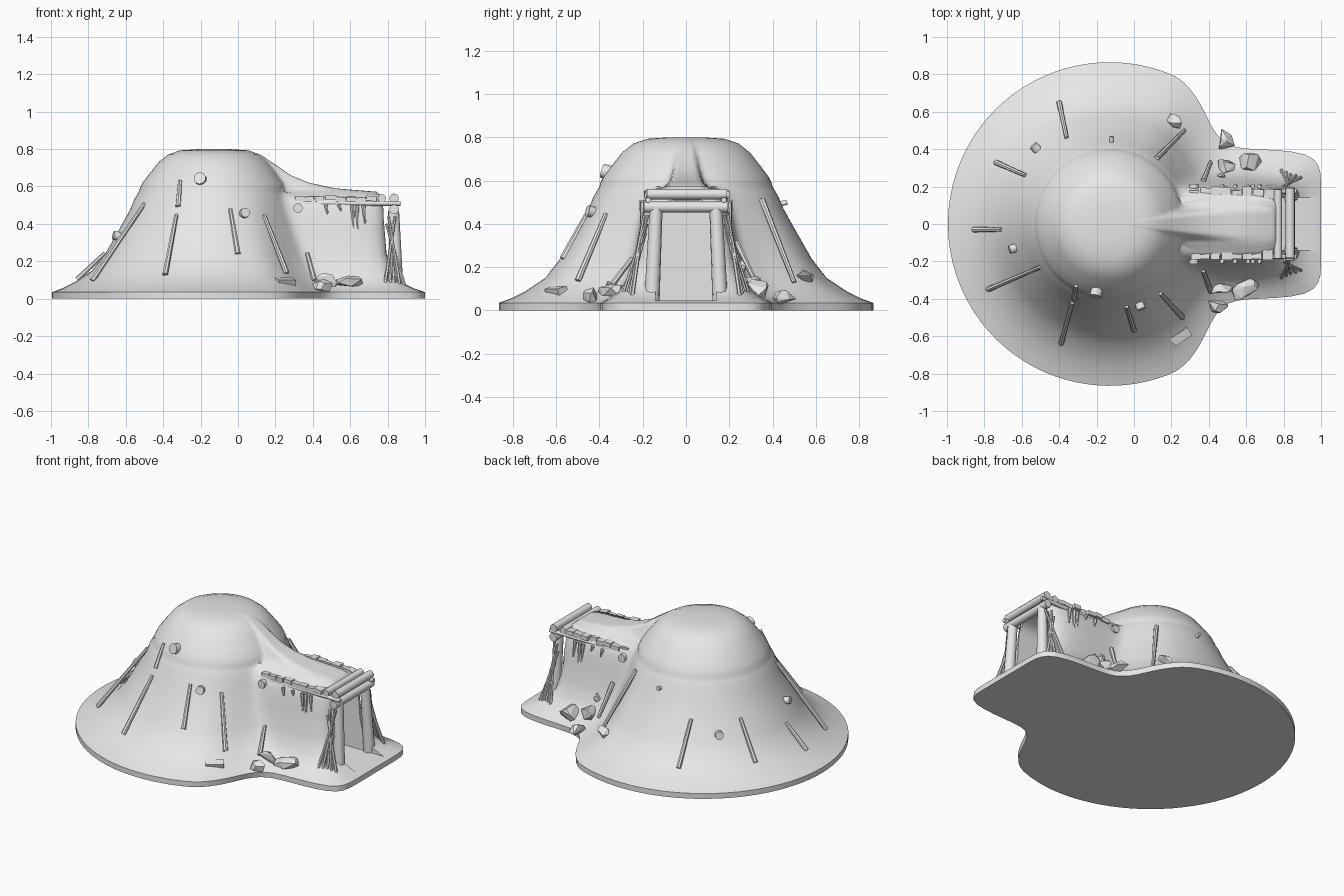
import bpy, bmesh, math, random
from mathutils import Vector

random.seed(4)
cube = bpy.data.objects.get("Cube")
if cube:
    bpy.data.objects.remove(cube, do_unlink=True)

clay = bpy.data.materials.new("pale grey clay")
clay.use_nodes = True
clay.diffuse_color = (0.8, 0.8, 0.8, 1)
clay.node_tree.nodes["Principled BSDF"].inputs["Base Color"].default_value = (0.8, 0.8, 0.8, 1)

CX = -0.13  # centre of the dome
# height, dome radius, passage end x, passage half width
LEVELS = [
    (0, .865, 1.0, .40), (.035, .865, 1.0, .40), (.055, .81, .94, .36),
    (.09, .74, .87, .31), (.15, .65, .82, .27), (.24, .58, .795, .24),
    (.38, .50, .785, .215), (.47, .45, .78, .20), (.53, .425, .77, .18),
    (.555, .41, .76, .15), (.572, .40, .74, .10), (.59, .395, .52, .08),
    (.62, .38, .38, .07), (.66, .35, .28, .06), (.73, .295, .17, .04),
    (.77, .245, .1, .03), (.793, .18, .05, .02), (.80, .08, -.05, .01)]


def finish(name, bm, smooth=None):
    bmesh.ops.recalc_face_normals(bm, faces=bm.faces)
    mesh = bpy.data.meshes.new(name)
    bm.to_mesh(mesh)
    bm.free()
    ob = bpy.data.objects.new(name, mesh)
    bpy.context.collection.objects.link(ob)
    mesh.materials.append(clay)
    if smooth:
        shade(ob, smooth)
    return ob


def shade(ob, degrees):
    bpy.ops.object.select_all(action="DESELECT")
    ob.select_set(True)
    bpy.context.view_layer.objects.active = ob
    bpy.ops.object.shade_smooth_by_angle(angle=math.radians(degrees))


def outline(angle, level):
    """Distance from the dome axis to the mound surface at one height."""
    z, radius, end, half = level
    a = abs(angle)
    t = min(1, max(0, (math.radians(68) - a) / math.radians(30)))
    radius *= 1 - .15 * t * t * (3 - 2 * t) * max(0, 1 - z / .6)
    if a > math.pi / 2:
        return radius
    p = 9
    box = ((math.cos(a) / (end - CX)) ** p + (math.sin(a) / half) ** p) ** (-1 / p)
    return (radius ** 16 + box ** 16) ** (1 / 16)


def ground(x, y):
    """Mound height at a plan position, between neighbouring levels."""
    r, angle = math.hypot(x - CX, y), math.atan2(y, x - CX)
    rings = [(lv[0], outline(angle, lv)) for lv in LEVELS[1:]]
    for (z0, r0), (z1, r1) in zip(rings, rings[1:]):
        if r1 <= r <= r0:
            return z0 + (z1 - z0) * (r0 - r) / max(r0 - r1, 1e-6)
    return rings[-1][0] if r < rings[-1][1] else rings[0][0]


# Earth mound: stacked outlines, finer around the passage
HALF = 60
steps = [math.pi * (i / HALF) ** 1.6 for i in range(HALF + 1)]
angles = [-a for a in reversed(steps[1:])] + steps[:-1]
bm = bmesh.new()
rings = []
for lv in LEVELS:
    ring = []
    for a in angles:
        r = outline(a, lv)
        ring.append(bm.verts.new((CX + r * math.cos(a), r * math.sin(a), lv[0])))
    rings.append(ring)
n = len(angles)
for lo, hi in zip(rings, rings[1:]):
    for i in range(n):
        j = (i + 1) % n
        bm.faces.new((lo[i], lo[j], hi[j], hi[i]))
bm.faces.new(rings[0])
bm.faces.new(rings[-1])
mound = finish("earth_mound", bm)

# Arched passage cut into the mound
bm = bmesh.new()
arch = [(-.14, .047), (.14, .047), (.14, .44)]
arch += [(.14 * math.cos(math.pi * i / 8), .44 + .08 * math.sin(math.pi * i / 8)) for i in range(1, 8)]
arch.append((-.14, .44))
face = bm.faces.new([bm.verts.new((.3, y, z)) for y, z in arch])
ext = bmesh.ops.extrude_face_region(bm, geom=[face])
bmesh.ops.translate(bm, vec=(.9, 0, 0), verts=[v for v in ext["geom"] if isinstance(v, bmesh.types.BMVert)])
cutter = finish("passage_cutter", bm)
cutter.hide_render = True
mod = mound.modifiers.new("passage", "BOOLEAN")
mod.operation, mod.solver, mod.object = "DIFFERENCE", "EXACT", cutter
bpy.context.view_layer.objects.active = mound
bpy.ops.object.modifier_apply(modifier="passage")
bpy.data.objects.remove(cutter, do_unlink=True)
shade(mound, 50)


def log(name, start, end, r0, r1=None, sides=10):
    """Round timber between two points."""
    start, end = Vector(start), Vector(end)
    bm = bmesh.new()
    bmesh.ops.create_cone(bm, cap_ends=True, segments=sides, radius1=r0,
                          radius2=r0 if r1 is None else r1, depth=(end - start).length)
    ob = finish(name, bm, 50)
    ob.location = (start + end) / 2
    ob.rotation_euler = (end - start).to_track_quat("Z", "Y").to_euler()
    return ob


def block(name, loc, size, rot=(0, 0, 0)):
    bm = bmesh.new()
    bmesh.ops.create_cube(bm, size=1)
    bmesh.ops.scale(bm, vec=size, verts=bm.verts)
    ob = finish(name, bm)
    ob.location, ob.rotation_euler = loc, rot


def rock(name, loc, size, turn):
    """Rounded stone with broken flat faces."""
    bm = bmesh.new()
    for i in range(14):
        d = Vector([random.gauss(0, 1) for _ in range(3)]).normalized()
        bm.verts.new([c * s / 2 for c, s in zip(d, size)])
    res = bmesh.ops.convex_hull(bm, input=bm.verts)
    bmesh.ops.delete(bm, geom=[v for v in bm.verts if not v.link_faces], context="VERTS")
    ob = finish(name, bm)
    ob.location, ob.rotation_euler = loc, (0, 0, turn)


# Entrance frame
log("lintel", (.835, -.195, .478), (.835, .195, .478), .026)
log("back_cross_log", (.32, -.215, .485), (.32, .215, .485), .026)
log("front_roof_log", (.835, -.18, .537), (.835, .19, .537), .025)
log("second_roof_log", (.77, -.185, .537), (.77, .185, .537), .022)
for side, s in (("right", -1), ("left", 1)):
    log(f"{side}_post", (.85, s * .158, .04), (.832, s * .138, .47), .036, .03)
    log(f"{side}_rail", (.29, s * .175, .51), (.87, s * .175, .51), .013, sides=8)
    # Leaning brace sticks beside the post
    for i in range(5):
        foot = (.78 + .03 * i, s * (.30 - .012 * i), .04)
        log(f"{side}_brace_stick_{i}", foot, (.84 - .012 * i, s * (.175 + .006 * i), .44 - .04 * (i % 3)), .010, .007, 6)
    # Short roots hanging under the rail
    for i, (x, drop) in enumerate([(.47, .05), (.54, .03), (.61, .13), (.635, .18), (.67, .1)]):
        log(f"{side}_hanging_root_{i}", (x, s * .2, .50), (x + .01, s * .207, .50 - drop), .012, .004, 6)

# Uneven roof planks, their ends showing past the mound
for i in range(8):
    width = random.uniform(.045, .062)
    block(f"roof_plank_{i}", (.325 + .056 * i, random.uniform(-.006, .006), .533 + random.uniform(-.004, .006)),
          (width, random.uniform(.365, .395), .026),
          (random.uniform(-.02, .02), random.uniform(-.12, .12), random.uniform(-.03, .03)))

# Sticks lying down the slope: lower end, upper end
STICKS = [(-.40, .65, -.36, .46), (-.74, .33, -.58, .26), (-.86, -.03, -.71, -.03),
          (-.78, -.35, -.50, -.23), (-.39, -.64, -.33, -.42), (-.32, -.40, -.31, -.33),
          (0, -.57, -.04, -.44), (.26, -.50, .14, -.37), (.12, .35, .27, .50),
          (.41, -.36, .37, -.25), (.37, .23, .41, .33)]
for i, (x0, y0, x1, y1) in enumerate(STICKS):
    log(f"slope_stick_{i}", (x0, y0, ground(x0, y0) + .006), (x1, y1, ground(x1, y1) + .006), .015, .011, 7)

# Log stubs poking out of the dome
for i, (x, y, r) in enumerate([(-.20, -.36, .033), (.03, -.43, .026), (-.64, -.13, .024), (-.52, .40, .026), (-.12, .44, .012)]):
    out = Vector((x - CX, y, .1)).normalized() * .035
    p = Vector((x, y, ground(x, y)))
    log(f"log_stub_{i}", p - out, p + out * .8, r)

# Rocks around the foot
ROCKS = [(.22, .55, .11, .07, .08, -.5), (.47, .45, .15, .11, .08, -.6), (.49, .31, .12, .10, .09, .7),
         (.62, .33, .14, .11, .12, 0), (.47, .26, .05, .04, .06, 0), (.45, -.43, .12, .10, .08, .2),
         (.47, -.36, .13, .10, .10, .5), (.60, -.34, .19, .11, .07, .6)]
for i, (x, y, sx, sy, sz, turn) in enumerate(ROCKS):
    rock(f"rock_{i}", (x, y, ground(x, y) + .02), (sx, sy, sz), turn)
block("flat_stone", (.25, -.60, .09), (.11, .05, .035), (.3, 0, .6))
